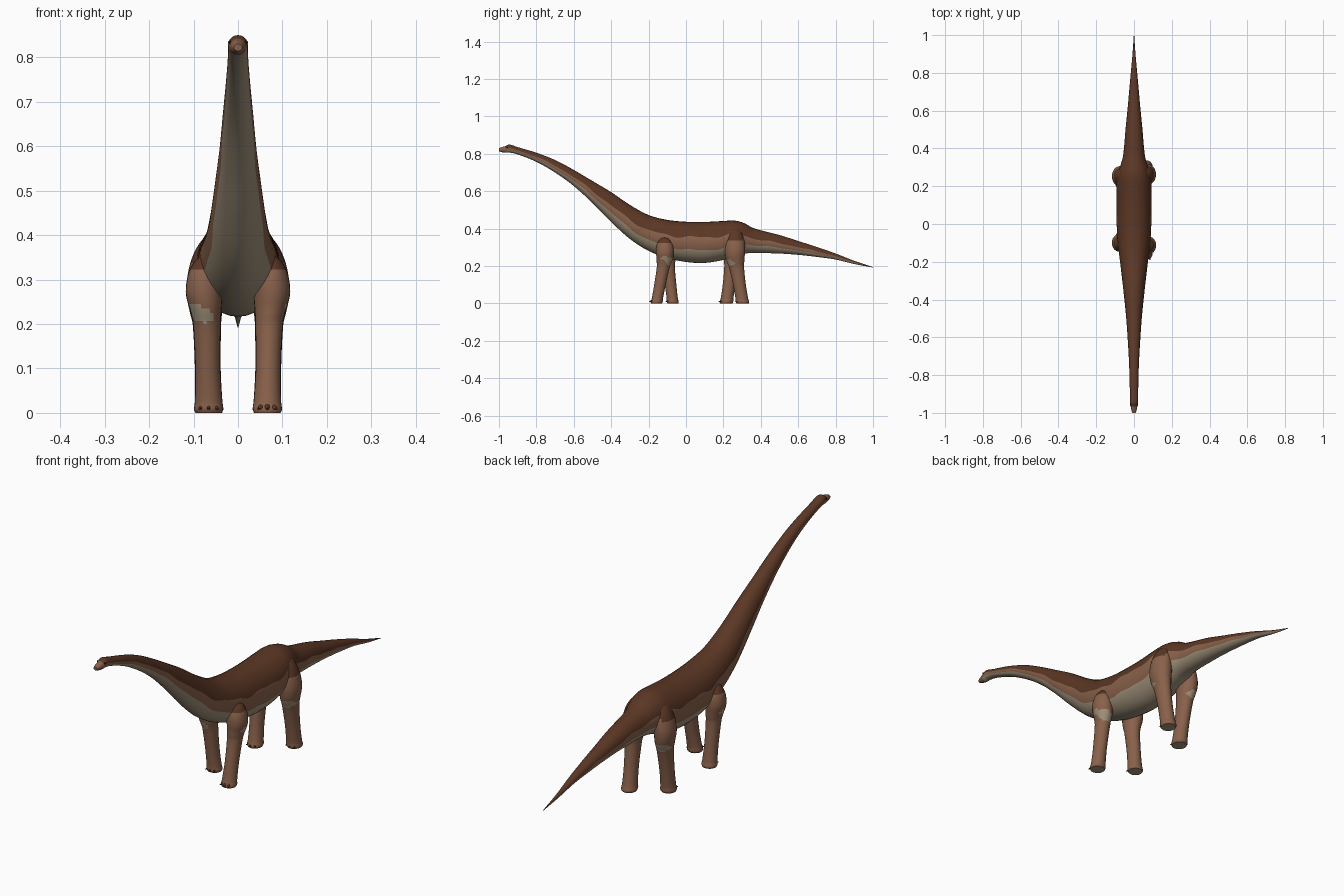
import bpy, bmesh, math
from mathutils import Vector

cube = bpy.data.objects.get("Cube")
if cube:
    bpy.data.objects.remove(cube, do_unlink=True)


def material(name, rgb):
    m = bpy.data.materials.new(name)
    m.use_nodes = True
    m.diffuse_color = (*rgb, 1)
    m.node_tree.nodes["Principled BSDF"].inputs["Base Color"].default_value = (*rgb, 1)
    return m


PALE, MID, DARK, BLACK = range(4)
SKIN = [material("pale belly", (0.36, 0.29, 0.2)),
        material("mid brown", (0.25, 0.12, 0.07)),
        material("dark brown back", (0.105, 0.038, 0.018)),
        material("black eye", (0.01, 0.008, 0.006))]


def finish(bm, name, angle=50):
    bmesh.ops.recalc_face_normals(bm, faces=bm.faces)
    mesh = bpy.data.meshes.new(name)
    bm.to_mesh(mesh)
    bm.free()
    obj = bpy.data.objects.new(name, mesh)
    bpy.context.collection.objects.link(obj)
    for m in SKIN:
        mesh.materials.append(m)
    bpy.ops.object.select_all(action="DESELECT")
    obj.select_set(True)
    bpy.context.view_layer.objects.active = obj
    bpy.ops.object.shade_smooth_by_angle(angle=math.radians(angle))
    return obj


def smooth_rows(rows, steps):
    """Cubic interpolation of rows whose first entry is the position."""
    def slope(i, k):
        a, b = rows[max(i - 1, 0)], rows[min(i + 1, len(rows) - 1)]
        return (b[k] - a[k]) / (b[0] - a[0])
    out = []
    for i in range(len(rows) - 1):
        p, q = rows[i], rows[i + 1]
        d = q[0] - p[0]
        for s in range(steps):
            t = s / steps
            u = 1 - t
            row = [p[0] + d * t]
            for k in range(1, len(p)):
                row.append(p[k] * u * u * (1 + 2 * t) + q[k] * t * t * (3 - 2 * t)
                           + d * t * u * (slope(i, k) * u - slope(i + 1, k) * t))
            out.append(row)
    return out + [list(rows[-1])]


def loft(bm, rings, colour):
    """Skin a list of closed rings, colouring by ring and column."""
    rings = [[bm.verts.new(p) for p in ring] for ring in rings]
    n = len(rings[0])
    for r in range(len(rings) - 1):
        for c in range(n):
            d = (c + 1) % n
            f = bm.faces.new((rings[r][c], rings[r][d], rings[r + 1][d], rings[r + 1][c]))
            f.material_index = colour(r, c)
    return bm.faces.new(rings[0]), bm.faces.new(rings[-1])


# Body, neck, head and tail: y, underside z, top z, half width
SPINE = [
    (-1, .814, .83, .009), (-.985, .809, .836, .014), (-.965, .806, .842, .018),
    (-.945, .807, .85, .022), (-.9, .797, .836, .022), (-.8, .757, .806, .024),
    (-.7, .7, .767, .028), (-.6, .628, .714, .034), (-.5, .537, .655, .041),
    (-.4, .436, .595, .051), (-.3, .345, .527, .062), (-.2, .281, .473, .074),
    (-.1, .243, .447, .086), (0, .222, .437, .092), (.1, .217, .436, .093),
    (.2, .233, .441, .093), (.26, .252, .443, .086), (.31, .266, .43, .072),
    (.36, .27, .403, .058), (.5, .267, .366, .045), (.6, .26, .334, .035),
    (.7, .249, .302, .026), (.8, .235, .267, .017), (.9, .211, .228, .008),
    (1, .192, .195, .001)]

rows = smooth_rows(SPINE, 5)
BANDS = ((6, PALE), (4, MID), (6, DARK))
HALF = [tone for count, tone in BANDS for i in range(count)]


def body_ring(y, low, high, width):
    # Wavy colour borders are placed on the mesh columns themselves
    trunk = math.exp(-((y - .08) / .3) ** 2)
    wave = .025 * math.sin(y * 31) + .015 * math.sin(y * 57 + 1)
    pale = math.acos(1 - 2 * (.31 + wave * .7))
    dark = math.acos(1 - 2 * (.55 + .08 * trunk + wave))
    cuts, angles = (0, pale, dark, math.pi), []
    for (count, tone), a, b in zip(BANDS, cuts, cuts[1:]):
        angles += [a + (b - a) * i / count for i in range(count)]
    angles += [math.pi] + [-a for a in reversed(angles[1:])]
    mid, tall = (low + high) / 2, (high - low) / 2
    return [(width * math.sin(a), y, mid - tall * math.cos(a)) for a in angles]


def body_colour(r, c):
    tone = HALF[min(c, 2 * len(HALF) - 1 - c)]
    return MID if rows[r][0] < -.968 else tone


bm = bmesh.new()
for cap in loft(bm, [body_ring(*row) for row in rows], body_colour):
    cap.material_index = MID
finish(bm, "body_neck_and_tail")

# Legs: z, x, half width, half depth
FRONT = [(0, .066, .03, .029), (.008, .066, .033, .032), (.025, .066, .031, .03),
         (.1, .068, .028, .031), (.2, .07, .031, .035), (.225, .072, .034, .041),
         (.265, .076, .041, .047), (.3, .075, .04, .046), (.33, .072, .033, .037),
         (.35, .067, .021, .024), (.357, .063, .004, .006)]
HIND = [(0, .066, .03, .032), (.008, .066, .033, .036), (.025, .066, .031, .034),
        (.1, .068, .029, .034), (.2, .07, .032, .041), (.225, .072, .036, .047),
        (.265, .075, .041, .053), (.3, .074, .041, .054), (.35, .066, .037, .047),
        (.39, .056, .024, .03), (.405, .05, .004, .006)]


def leg(name, side, profile, hip_y, foot_y):
    def centre_y(z):
        return foot_y + (hip_y - foot_y) * min(z / .24, 1)

    bm = bmesh.new()
    sides, rings = 24, []
    for z, x, rx, ry in smooth_rows(profile, 4):
        turn = [2 * math.pi * i / sides for i in range(sides)]
        rings.append([(side * x + rx * math.cos(a), centre_y(z) + ry * math.sin(a), z)
                      for a in turn])
    loft(bm, rings, lambda r, c: MID)
    bmesh.ops.recalc_face_normals(bm, faces=bm.faces)
    for f in bm.faces:
        z = f.calc_center_median().z
        if f.normal.z < -.9 or (z > .2 and f.normal.z < -.27):
            f.material_index = PALE
        elif z > .325 and f.normal.z > .3:
            f.material_index = DARK
    finish(bm, name)

    # Toe claws fanned round the front of the foot
    bm = bmesh.new()
    for a in (-.6, 0, .6):
        out = Vector((math.sin(a), -math.cos(a), -.25)).normalized()
        base = Vector((side * .066, foot_y, .011))
        spot = base + Vector((out.x * .032, out.y * .034, 0))
        cone = bmesh.ops.create_cone(bm, cap_ends=True, segments=8,
                                     radius1=.007, radius2=.001, depth=.016)
        turn = out.to_track_quat("Z", "Y").to_matrix()
        for v in cone["verts"]:
            v.co = turn @ v.co + spot
            v.co.z = max(v.co.z, 0)
    for f in bm.faces:
        f.material_index = DARK
    finish(bm, name + "_claws")


leg("front_left_leg", 1, FRONT, -.113, -.158)
leg("front_right_leg", -1, FRONT, -.1, -.07)
leg("hind_left_leg", 1, HIND, .262, .303)
leg("hind_right_leg", -1, HIND, .252, .215)

# Eyes
for side, word in ((1, "left"), (-1, "right")):
    bm = bmesh.new()
    bmesh.ops.create_uvsphere(bm, u_segments=12, v_segments=8, radius=.004)
    bmesh.ops.translate(bm, verts=bm.verts, vec=(side * .0185, -.957, .834))
    for f in bm.faces:
        f.material_index = BLACK
    finish(bm, word + "_eye")
